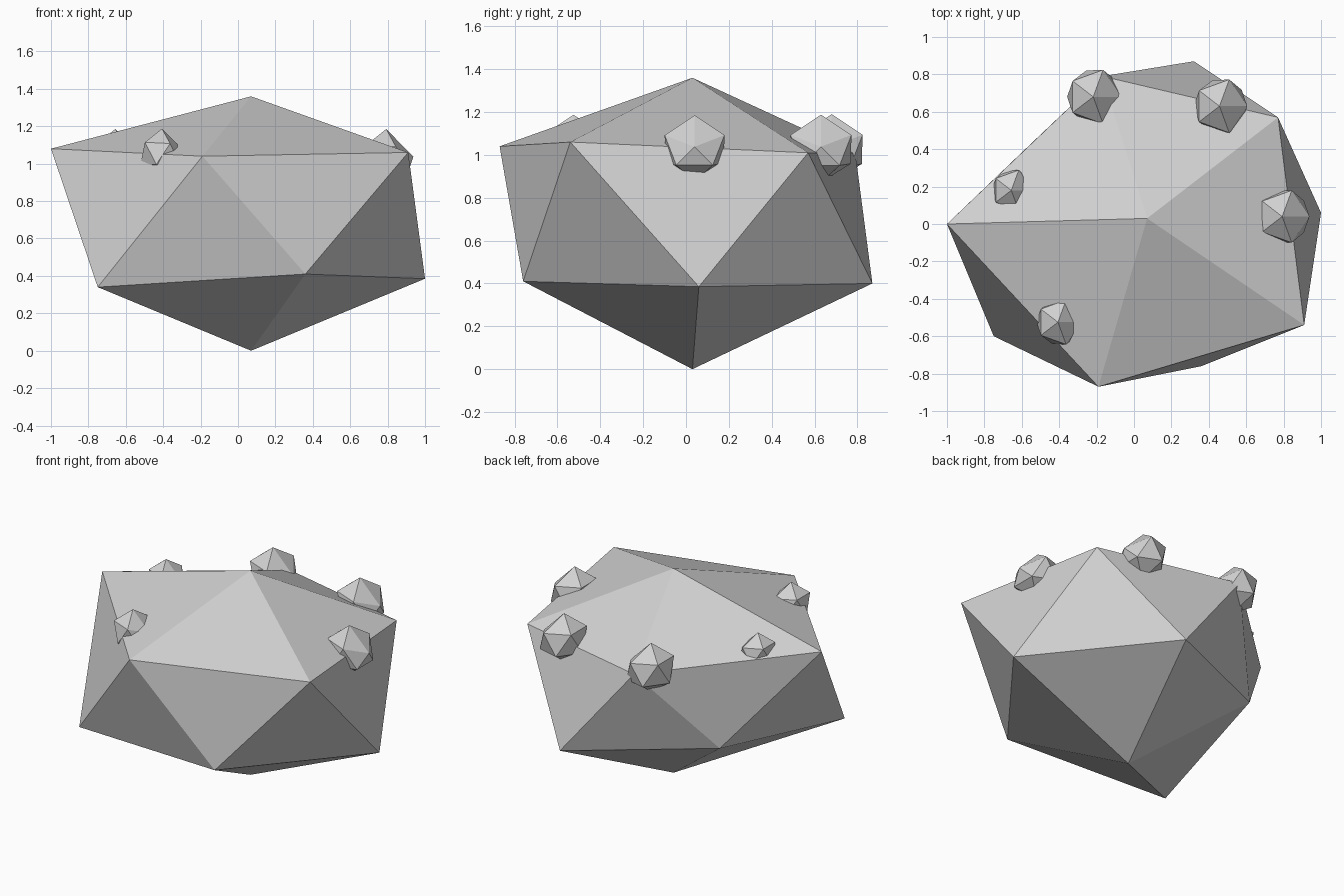
import bpy

# single stone colour
stone = bpy.data.materials.new("stone grey")
stone.diffuse_color = (0.64, 0.64, 0.64, 1)


def twenty_sided(name, top, upper, lower, bottom, loc=(0, 0, 0), scale=1):
    """Twenty-sided lump: two poles and two staggered rings of five.
    lower[i] sits between upper[i] and upper[i + 1]."""
    verts = [top] + upper + lower + [bottom]
    faces = []
    for i in range(5):
        j = (i + 1) % 5
        faces += [(0, 1 + i, 1 + j),
                  (1 + i, 6 + i, 1 + j),
                  (6 + i, 6 + j, 1 + j),
                  (11, 6 + j, 6 + i)]
    mesh = bpy.data.meshes.new(name)
    mesh.from_pydata(verts, [], faces)
    mesh.materials.append(stone)
    mesh.update()
    ob = bpy.data.objects.new(name, mesh)
    ob.location = loc
    ob.scale = (scale,) * 3
    bpy.context.collection.objects.link(ob)
    return ob


# main boulder
twenty_sided(
    "boulder", (0.07, 0.03, 1.36),
    [(-1.0, 0.0, 1.08), (-0.19, -0.87, 1.04), (0.91, -0.54, 1.06),
     (0.77, 0.57, 1.01), (-0.17, 0.79, 1.01)],
    [(-0.75, -0.60, 0.34), (0.36, -0.76, 0.41), (1.0, 0.06, 0.385),
     (0.32, 0.87, 0.40), (-0.55, 0.43, 0.48)],
    (0.07, 0.03, 0.0))

# small pebbles stuck around the shoulder: x, y, z of centre, radius
pebbles = [(0.80, 0.04, 1.03, 0.155),
           (0.465, 0.63, 1.03, 0.158),
           (-0.21, 0.68, 1.03, 0.160),
           (-0.65, 0.18, 1.065, 0.120),
           (-0.40, -0.525, 1.055, 0.132)]
for n, (x, y, z, r) in enumerate(pebbles):
    twenty_sided(
        "pebble_%d" % (n + 1), (-0.05, 0, 1),
        [(0.89, 0, 0.05), (0.28, 0.90, 0.40), (-0.74, 0.53, 0.45),
         (-0.74, -0.53, 0.45), (0.28, -0.90, 0.40)],
        [(0.70, 0.55, -0.5), (-0.28, 0.88, -0.45), (-0.92, 0, -0.45),
         (-0.28, -0.88, -0.45), (0.70, -0.55, -0.5)],
        (0, 0, -1), (x, y, z), r)
